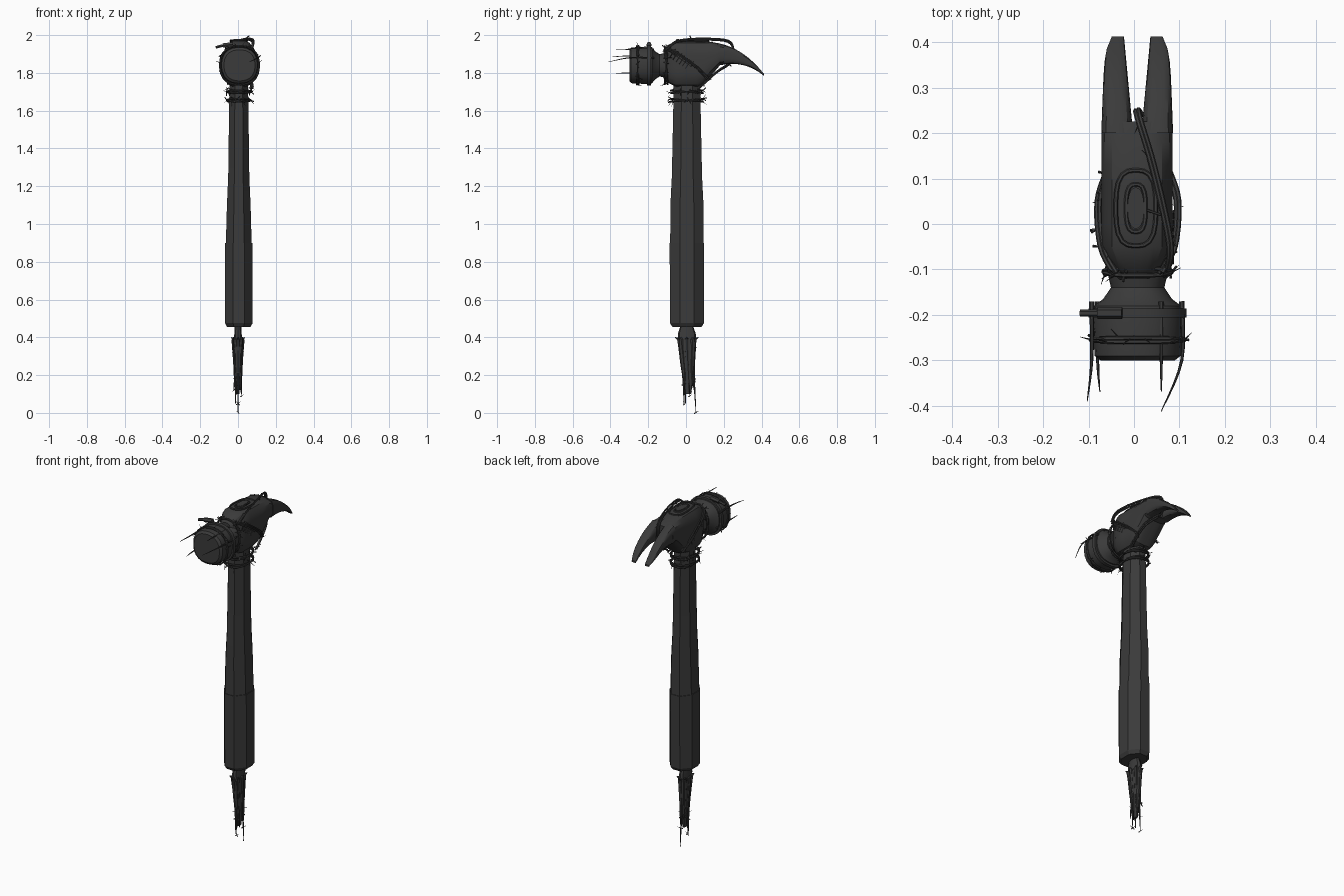
import bpy, bmesh, math, random
from mathutils import Vector

rng = random.Random(4)
default_cube = bpy.data.objects.get("Cube")
if default_cube:
    bpy.data.objects.remove(default_cube, do_unlink=True)

colour = (0.043, 0.043, 0.043, 1)
dark = bpy.data.materials.new("dark_iron")
dark.use_nodes = True
dark.diffuse_color = colour
dark.node_tree.nodes["Principled BSDF"].inputs["Base Color"].default_value = colour

# Shared centres: the head's long axis (x, z) and the handle's axis (x, y)
HEAD = (0.008, 1.84)
HANDLE = (0.004, 0.005)


def finish(name, mesh_data, angle=30):
    bmesh.ops.recalc_face_normals(mesh_data, faces=mesh_data.faces)
    mesh = bpy.data.meshes.new(name)
    mesh_data.to_mesh(mesh)
    mesh_data.free()
    mesh.materials.append(dark)
    part = bpy.data.objects.new(name, mesh)
    bpy.context.collection.objects.link(part)
    bpy.ops.object.select_all(action="DESELECT")
    part.select_set(True)
    bpy.context.view_layer.objects.active = part
    bpy.ops.object.shade_smooth_by_angle(angle=math.radians(angle))


def skin(mesh_data, rings, closed=False):
    """Join rings of points with quads; cap the ends unless closed."""
    loops = [[mesh_data.verts.new(point) for point in ring] for ring in rings]
    following = loops[1:] + loops[:1] if closed else loops[1:]
    for near, far in zip(loops, following):
        for i in range(len(near)):
            mesh_data.faces.new((near[i - 1], near[i], far[i], far[i - 1]))
    if not closed:
        mesh_data.faces.new(loops[0])
        mesh_data.faces.new(loops[-1])


def section(axis, position, centre, radius_a, radius_b, sides=24, power=2.4):
    """Superellipse ring across the y or z axis."""
    ring = []
    for i in range(sides):
        turn = math.tau * (i + 0.5) / sides
        c, s = math.cos(turn), math.sin(turn)
        reach = (abs(c) ** power + abs(s) ** power) ** (-1 / power)
        a = centre[0] + radius_a * c * reach
        b = centre[1] + radius_b * s * reach
        ring.append(Vector((a, position, b) if axis == "y" else (a, b, position)))
    return ring


def loft(name, rings, closed=False):
    mesh_data = bmesh.new()
    skin(mesh_data, rings, closed)
    finish(name, mesh_data)


def tube(mesh_data, path, radius, closed=False, taper=False, sides=6):
    path = [Vector(point) for point in path]
    last = len(path) - 1
    rings = []
    for i, point in enumerate(path):
        if closed:
            along = path[(i + 1) % len(path)] - path[i - 1]
        else:
            along = path[min(i + 1, last)] - path[max(i - 1, 0)]
        along.normalize()
        guide = Vector((0, 0, 1)) if abs(along.z) < 0.8 else Vector((0, 1, 0))
        u = along.cross(guide).normalized()
        v = along.cross(u)
        size = radius * (1 - 0.85 * i / last) if taper else radius
        turns = [math.tau * k / sides for k in range(sides)]
        rings.append([point + size * (u * math.cos(t) + v * math.sin(t)) for t in turns])
    skin(mesh_data, rings, closed)


def smooth_path(points, steps=5):
    """Catmull-Rom path through the points."""
    p = [Vector(point) for point in points]
    p = [p[0]] + p + [p[-1]]
    path = []
    for a, b, c, d in zip(p, p[1:], p[2:], p[3:]):
        for k in range(steps):
            t = k / steps
            ease_in = b + (c - a) / 2 * t
            bend = (2 * a - 5 * b + 4 * c - d) / 2
            path.append(ease_in + bend * t ** 2 + (3 * (b - c) + d - a) / 2 * t ** 3)
    return path + [p[-1]]


def wire(name, path, radius=0.005, closed=False, taper=False, pins=0, pin_length=0.045):
    """Round wire with optional barbs scattered along it."""
    mesh_data = bmesh.new()
    tube(mesh_data, path, radius, closed, taper)
    for _ in range(pins):
        foot = Vector(rng.choice(path))
        aim = Vector([rng.uniform(-1, 1) for axis in "xyz"]).normalized() * pin_length
        tube(mesh_data, [foot - aim * 0.4, foot + aim * 0.6], 0.003, taper=True, sides=4)
    finish(name, mesh_data, angle=50)


def hoop(axis, position, centre, radius_a, radius_b, tilt=0, power=2.4):
    """Closed wire path, tilted about x."""
    ring = section(axis, position, centre, radius_a, radius_b, power=power)
    for point in ring:
        if axis == "y":
            point.y += tilt * (point.z - centre[1])
        else:
            point.z += tilt * (point.y - centre[1])
    return ring


# Handle: eight-sided grip with a small step up to the tapering shaft
grip = [(0.455, 0.064, 0.08), (0.475, 0.076, 0.093), (0.9, 0.075, 0.095)]
shaft = [(0.89, 0.071, 0.092), (1.1, 0.065, 0.091), (1.25, 0.058, 0.083), (1.76, 0.051, 0.072)]
for name, profile in (("grip", grip), ("shaft", shaft)):
    loft(name, [section("z", z, HANDLE, rx, ry, sides=8, power=2.6) for z, rx, ry in profile])


# Head block: flat-topped, curving down and thinning toward the claws
def head_top(y):
    return 1.97 - 2.5 * max(y, 0) ** 3


def claw_underside(y):
    return head_top(y) - 0.45 * (0.435 - y)


def box_section(y, x_low, x_high, z_low, z_high):
    middle = ((x_low + x_high) / 2, (z_low + z_high) / 2)
    return section("y", y, middle, (x_high - x_low) / 2, (z_high - z_low) / 2, power=3.6)


rings = []
for y in (-0.12, -0.1, -0.05, 0, 0.05, 0.09, 0.13, 0.18, 0.225):
    rise = min(max((y - 0.08) / 0.09, 0), 1)
    floor = 1.725 + (claw_underside(y) - 1.725) * rise
    inset = 10 * max(-0.05 - y, 0) ** 2
    rings.append(box_section(y, inset - 0.072, 0.085 - inset, floor + inset, head_top(y) - inset))
loft("head_block", rings)

# Two claws either side of a tapered notch
for name, side in (("left_claw", 1), ("right_claw", -1)):
    rings = []
    for step in range(9):
        t = step / 8
        y = 0.2 + 0.212 * t
        inner = 0.007 + side * (0.009 + 0.02 * t)
        outer = 0.007 + side * (0.079 - 0.008 * t - 0.015 * t ** 8)
        rings.append(box_section(y, min(inner, outer), max(inner, outer),
                                 claw_underside(y), head_top(y)))
    loft(name, rings)

# Striking head, flaring out from a narrow neck
profile = [(-0.3, 0.082), (-0.29, 0.095), (-0.2, 0.1), (-0.18, 0.096),
           (-0.165, 0.076), (-0.14, 0.059), (-0.1, 0.068)]
loft("striking_head", [section("y", y, HEAD, r, r) for y, r in profile])

# Clamp band with its screw housing
band = [(y, r) for y, r in ((-0.206, 0.09), (-0.206, 0.108), (-0.186, 0.108), (-0.186, 0.09))]
loft("clamp_band", [section("y", y, HEAD, r, r) for y, r in band], closed=True)
housing = Vector((-0.08, -0.196, 1.945))
wire("clamp_housing", [housing, housing + Vector((0.054, 0, 0.007))], 0.013)
wire("clamp_screw", [housing, housing - Vector((0.038, 0, 0.01))], 0.008)

# Barbed wire around the striking head, its neck and the top of the handle
for i, tilt in enumerate((0.08, -0.08)):
    wire(f"face_wire_{i}", hoop("y", -0.255, HEAD, 0.103, 0.103, tilt / 2), closed=True, pins=7)
    wire(f"neck_wire_{i}", hoop("y", -0.105, HEAD, 0.075, 0.1, tilt), closed=True, pins=9)
    for level, z in (("upper", 1.7), ("lower", 1.655)):
        wire(f"{level}_handle_wire_{i}", hoop("z", z, HANDLE, 0.064, 0.085, tilt),
             closed=True, pins=9, pin_length=0.055)

# Long spikes held against the striking head, bending at the tip
for x, z, tip, bend in ((-0.093, 1.89, -0.39, -0.01), (-0.08, 1.8, -0.37, 0.005),
                        (0.06, 1.925, -0.37, 0), (0.105, 1.88, -0.412, -0.045)):
    path = [(x, -0.17, z), (x, -0.3, z), (x + bend, tip, z - abs(bend) / 2)]
    wire("spike", smooth_path(path), 0.006, taper=True)

# Oval rings and wedge on top of the head
oval = (0.004, 0.035)
for name, rx, ry in (("outer_oval", 0.044, 0.083), ("inner_oval", 0.021, 0.052)):
    wire(name, hoop("z", 1.97, oval, rx, ry, tilt=-0.05, power=3), closed=True)
loft("top_wedge", [section("z", z, oval, 0.018, 0.045) for z in (1.95, 1.976)])
wire("top_barb", [(0.03, 0.03, 1.975), (0.06, 0.02, 1.997)], 0.003)

# Doubled wire strung over the top, through the notch and back underneath
notch = [(0.07, -0.1, 1.925), (0.075, -0.04, 1.966), (0.04, 0.12, 1.975), (0.006, 0.235, 1.955),
         (0.01, 0.24, 1.86), (0.06, 0.16, 1.8), (0.07, 0.06, 1.71)]
cheek = [(0.055, -0.11, 1.925), (0.085, -0.05, 1.9), (0.092, 0.05, 1.83), (0.07, 0.12, 1.76)]
mirrored = [(0.01 - x, y, z) for x, y, z in cheek]
strung = (("notch_wire", notch), ("left_cheek_wire", cheek), ("right_cheek_wire", mirrored))
offset = Vector((0.007, 0.003, 0.007))
for name, points in strung:
    wire(name, smooth_path(points), pins=7, pin_length=0.04)
    wire(name + "_twin", smooth_path([Vector(point) + offset for point in points]))

# Stitches along the left cheek
start, slope = Vector((0.085, -0.08, 1.91)), Vector((0, 0.1, -0.07))
across = Vector((0, 0.015, 0.022))
wire("stitch_seam", [start, start + slope], 0.003)
for k in range(6):
    middle = start + slope * (k + 0.5) / 6
    wire("stitch", [middle - across, middle + across], 0.003)

# Splintered core hanging below the grip
core = [(0.47, 0.018, 0.03), (0.42, 0.02, 0.047), (0.36, 0.026, 0.048),
        (0.25, 0.02, 0.038), (0.1, 0.007, 0.015)]
loft("core", [section("z", z, (0, 0.015 - z / 40), rx, ry, sides=10) for z, rx, ry in core])

# Splinters fan out from the core, with thorns at their roots
for i, drop in enumerate((0.09, 0.12, 0.002, 0.16, 0.12, 0.05, 0.05, 0.1)):
    turn = math.tau * i / 8
    spread = Vector((0.024 * math.cos(turn), 0.042 * math.sin(turn), 0))
    root = spread + Vector((0, 0.004, 0.39))
    tip = spread * rng.uniform(0.6, 1.3) + Vector((0, 0.02, drop))
    middle = spread * 0.7 + Vector((0, 0.012, 0.22))
    wire("splinter", smooth_path([root, middle, tip]), 0.011, taper=True, pins=3, pin_length=0.03)
    wire("thorn", [root, root + spread * 0.5 + Vector((0, 0, 0.01))], 0.01, taper=True)
